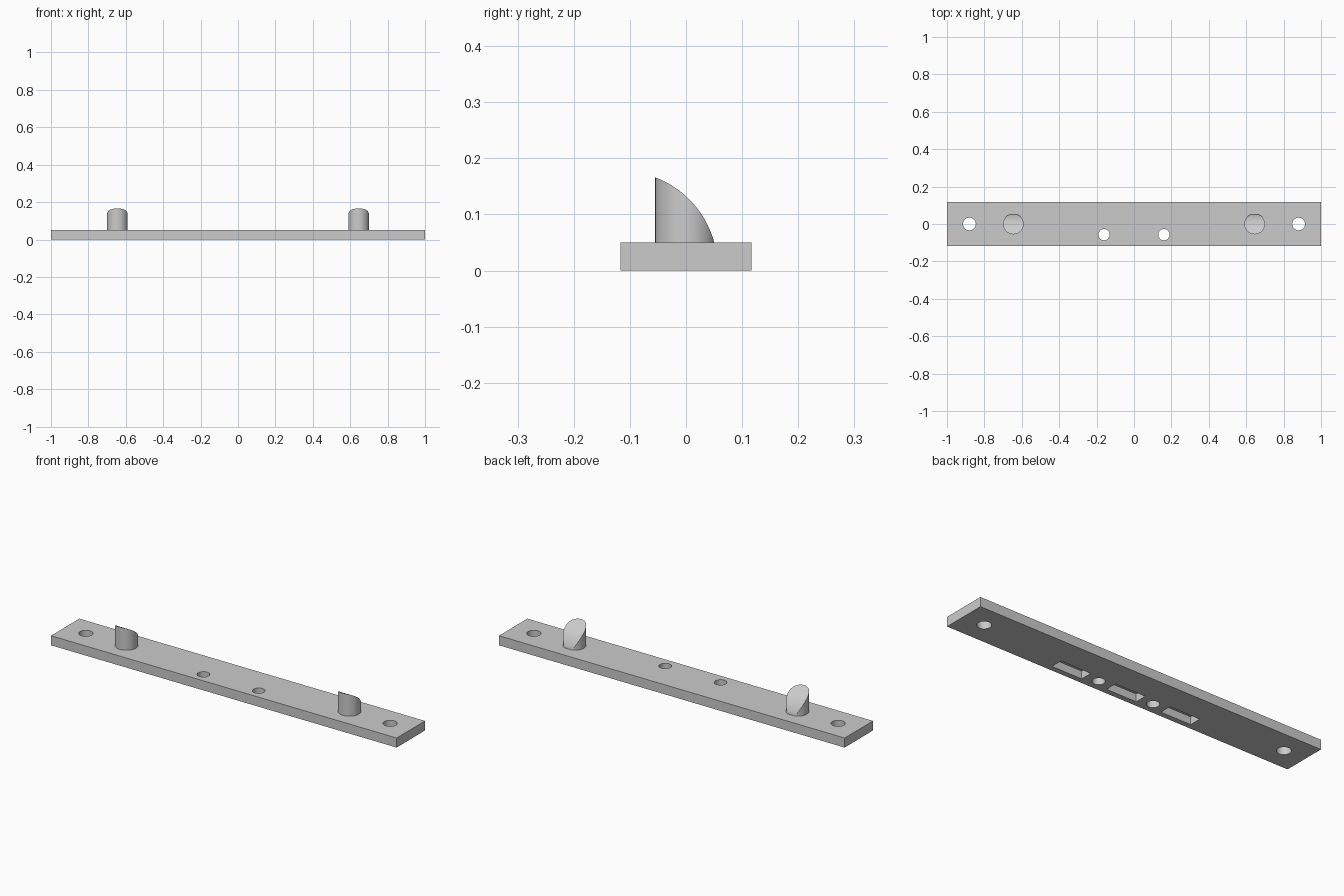
import bpy, bmesh, math

if "Cube" in bpy.data.objects:
    bpy.data.objects.remove(bpy.data.objects["Cube"], do_unlink=True)

grey = bpy.data.materials.new("plain grey")
grey.use_nodes = True
color = (0.6, 0.6, 0.6, 1)
grey.diffuse_color = color
grey.node_tree.nodes["Principled BSDF"].inputs["Base Color"].default_value = color

LENGTH, WIDTH, THICK = 2.0, 0.234, 0.05
ROW_Y = -0.057


def box(name, center, size):
    bpy.ops.mesh.primitive_cube_add(size=1, location=center)
    obj = bpy.context.object
    obj.name = name
    obj.scale = size
    bpy.ops.object.transform_apply(location=False, rotation=False, scale=True)
    return obj


def hole(x, y, radius):
    bpy.ops.mesh.primitive_cylinder_add(vertices=48, radius=radius, depth=0.2,
                                        location=(x, y, 0))
    return bpy.context.object


def smooth(obj):
    bpy.ops.object.select_all(action='DESELECT')
    obj.select_set(True)
    bpy.context.view_layer.objects.active = obj
    bpy.ops.object.shade_smooth_by_angle(angle=math.radians(30))


# Mounting plate with through holes and blind pockets underneath
plate = box("plate", (0, 0, THICK / 2), (LENGTH, WIDTH, THICK))
plate.data.materials.append(grey)
cutters = []
for side in (-1, 1):
    cutters.append(hole(side * 0.88, 0, 0.034))
    cutters.append(hole(side * 0.16, ROW_Y, 0.03))
for x in (-0.32, 0, 0.32):
    cutters.append(box("pocket_cutter", (x, ROW_Y, 0), (0.174, 0.063, 0.08)))

for cutter in cutters:
    cutter.hide_render = True
    mod = plate.modifiers.new("cut", 'BOOLEAN')
    mod.operation = 'DIFFERENCE'
    mod.solver = 'EXACT'
    mod.object = cutter
    bpy.context.view_layer.objects.active = plate
    bpy.ops.object.modifier_apply(modifier=mod.name)
for cutter in cutters:
    bpy.data.objects.remove(cutter, do_unlink=True)
smooth(plate)


# Round peg whose top is cut by a curved slope falling to the back
def peg(name, x, radius=0.055, count=64):
    bm = bmesh.new()
    low, high = [], []
    for i in range(count):
        a = 2 * math.pi * i / count
        px, py = radius * math.sin(a), -radius * math.cos(a)
        slope = 0.006 + math.sqrt(max(0, 0.171 ** 2 - (py + 0.115) ** 2))
        low.append(bm.verts.new((px, py, 0.04)))
        high.append(bm.verts.new((px, py, max(slope, 0.045))))
    for i in range(count):
        j = (i + 1) % count
        bm.faces.new((low[i], low[j], high[j], high[i]))
    bm.faces.new(low[::-1])
    # Strips across the sloped top
    for i in range(count // 2):
        strip = [high[i], high[i + 1], high[-i - 1], high[-i]]
        bm.faces.new(list(dict.fromkeys(strip)))
    bmesh.ops.recalc_face_normals(bm, faces=bm.faces)
    mesh = bpy.data.meshes.new(name)
    bm.to_mesh(mesh)
    bm.free()
    obj = bpy.data.objects.new(name, mesh)
    obj.location.x = x
    bpy.context.collection.objects.link(obj)
    mesh.materials.append(grey)
    smooth(obj)


peg("left_peg", 0.645)
peg("right_peg", -0.645)
